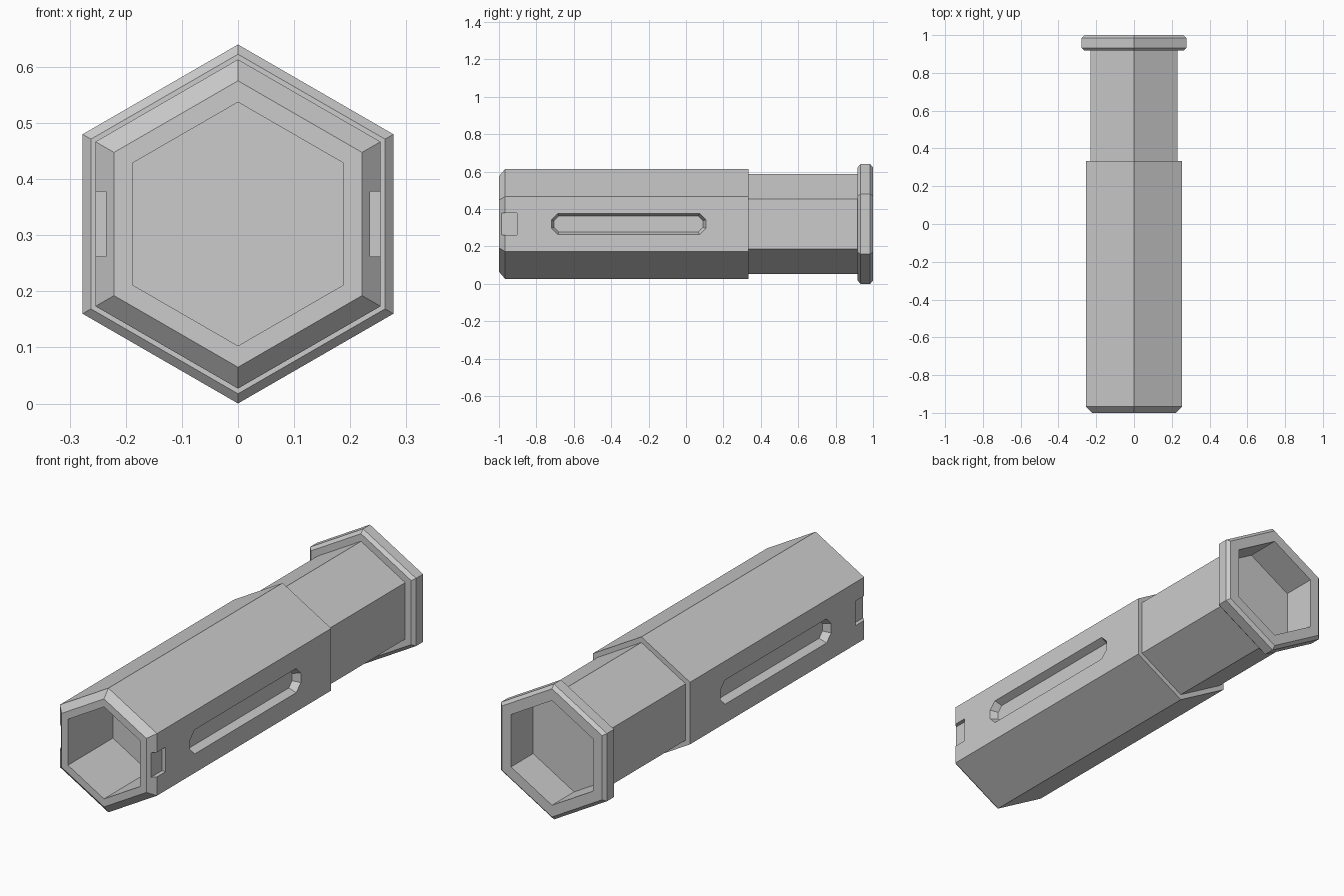
import bpy
import bmesh
import math
from mathutils import Vector

if "Cube" in bpy.data.objects:
    bpy.data.objects.remove(bpy.data.objects["Cube"], do_unlink=True)

CENTRE_Z = 0.32

grey = bpy.data.materials.new("plain_grey")
grey.use_nodes = True
colour = (0.6, 0.6, 0.6, 1)
grey.diffuse_color = colour
grey.node_tree.nodes["Principled BSDF"].inputs["Base Color"].default_value = colour


def loft(name, rings):
    """Skin a list of closed rings and cap both ends."""
    bm = bmesh.new()
    loops = [[bm.verts.new(p) for p in ring] for ring in rings]
    for a, b in zip(loops, loops[1:]):
        for i in range(len(a)):
            j = (i + 1) % len(a)
            bm.faces.new((a[i], a[j], b[j], b[i]))
    bm.faces.new(loops[0])
    bm.faces.new(loops[-1])
    bmesh.ops.recalc_face_normals(bm, faces=bm.faces)
    mesh = bpy.data.meshes.new(name)
    bm.to_mesh(mesh)
    bm.free()
    mesh.materials.append(grey)
    obj = bpy.data.objects.new(name, mesh)
    bpy.context.collection.objects.link(obj)
    return obj


def hexagon(apothem, y):
    """Six points around the long axis, one corner pointing up."""
    r = apothem / math.cos(math.pi / 6)
    angles = [math.pi / 2 + k * math.pi / 3 for k in range(6)]
    return [(r * math.cos(a), y, CENTRE_Z + r * math.sin(a)) for a in angles]


def slot_ring(x, inset):
    """Long outline with clipped corners, facing sideways."""
    cy, hy, hz, c = -0.307, 0.413 - inset, 0.057 - inset, 0.034 - inset * 0.6
    quarter = [(hy, hz - c), (hy - c, hz)]
    outline = (quarter + [(-y, z) for y, z in reversed(quarter)]
               + [(-y, -z) for y, z in quarter]
               + [(y, -z) for y, z in reversed(quarter)])
    return [Vector((x, cy + y, CENTRE_Z + z)) for y, z in outline]


def box_ring(x, y0, y1, hz):
    return [(x, y0, CENTRE_Z - hz), (x, y1, CENTRE_Z - hz),
            (x, y1, CENTRE_Z + hz), (x, y0, CENTRE_Z + hz)]


# Hexagonal body: front socket, barrel, neck, flange, rear socket
profile = [
    (0.188, -0.665), (0.188, -1.0),                  # front socket
    (0.221, -1.0), (0.254, -0.967), (0.254, 0.333),  # barrel
    (0.231, 0.333), (0.231, 0.918),                  # neck
    (0.262, 0.918), (0.277, 0.933),                  # flange
    (0.277, 0.985), (0.262, 1.0),
    (0.214, 1.0), (0.214, 0.835),                    # rear socket
]
body = loft("hexagonal_tube_body", [hexagon(a, y) for a, y in profile])

# Side slots and front notches
cutters = []
for side, label in ((1, "left"), (-1, "right")):
    cutters.append(loft(label + "_slot_cutter", [
        slot_ring(side * 0.219, 0.015),
        slot_ring(side * 0.254, 0),
        slot_ring(side * 0.3, 0)]))
    cutters.append(loft(label + "_notch_cutter", [
        box_ring(side * 0.235, -1.1, -0.903, 0.058),
        box_ring(side * 0.3, -1.1, -0.903, 0.058)]))

bpy.context.view_layer.objects.active = body
for cutter in cutters:
    cutter.hide_render = True
    mod = body.modifiers.new(cutter.name, "BOOLEAN")
    mod.operation = "DIFFERENCE"
    mod.solver = "EXACT"
    mod.object = cutter
    bpy.ops.object.modifier_apply(modifier=mod.name)
    bpy.data.objects.remove(cutter, do_unlink=True)
